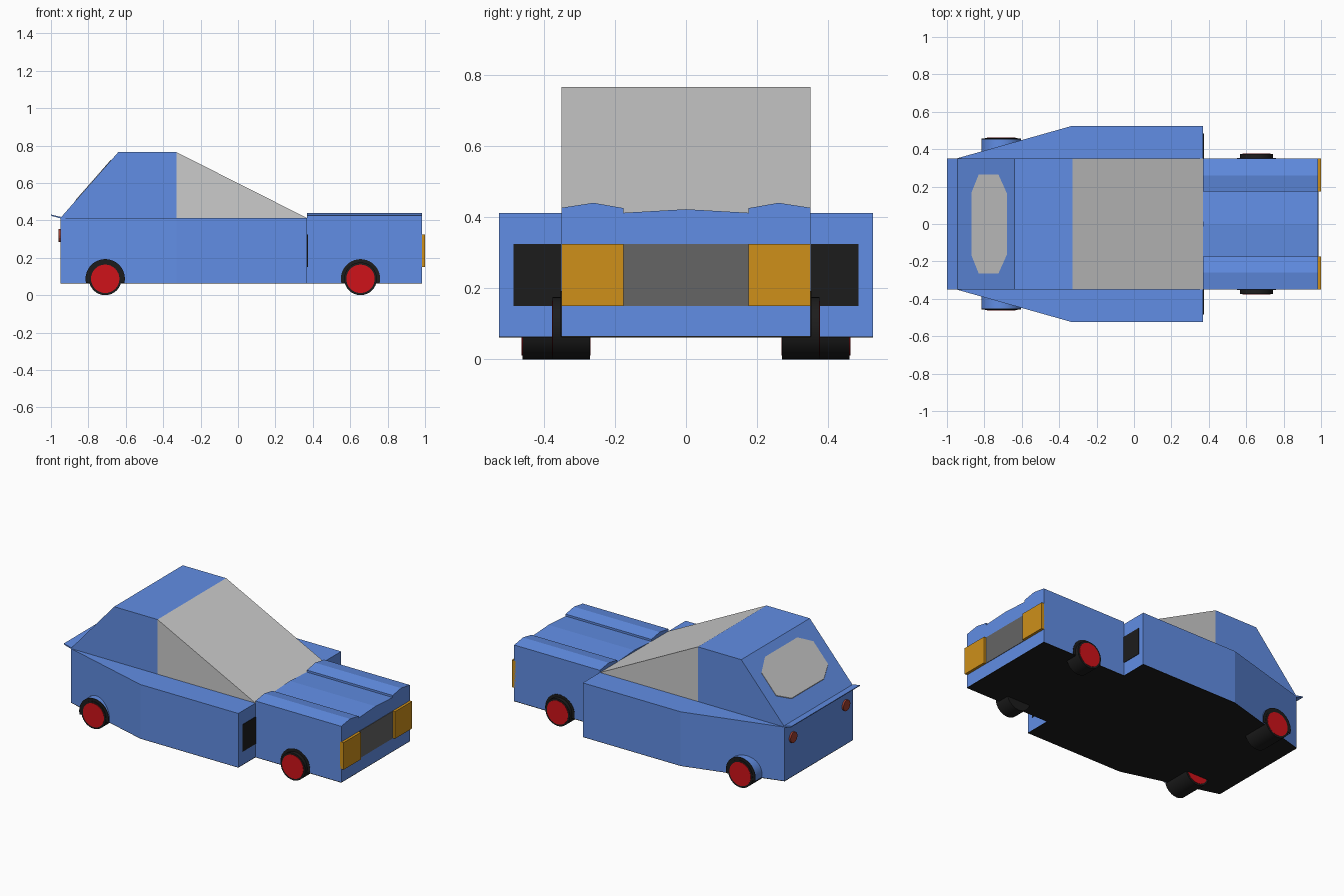
import bpy, bmesh, math

if "Cube" in bpy.data.objects:
    bpy.data.objects.remove(bpy.data.objects["Cube"])

BLUE = ("paint_blue", (0.12, 0.27, 0.78, 1))
BLACK = ("rubber_black", (0.012, 0.012, 0.012, 1))
RED = ("hub_red", (0.62, 0.006, 0.01, 1))
ORANGE = ("lamp_orange", (0.62, 0.28, 0.01, 1))
DARK = ("grille_grey", (0.13, 0.13, 0.13, 1))
TAIL = ("tail_red", (0.35, 0.05, 0.03, 1))


def paint(ob, col):
    if col:
        m = bpy.data.materials.get(col[0]) or bpy.data.materials.new(col[0])
        m.diffuse_color = col[1]
        m.use_nodes = True
        m.node_tree.nodes["Principled BSDF"].inputs["Base Color"].default_value = m.diffuse_color
        ob.data.materials.append(m)


def prism(name, pts, axis, a, b, col=None, smooth=False):
    """Extrude a 2D profile along an axis from a to b."""
    place = {'x': lambda p, t: (t, p[0], p[1]),
             'y': lambda p, t: (p[0], t, p[1]),
             'z': lambda p, t: (p[0], p[1], t)}[axis]
    bm = bmesh.new()
    lo = [bm.verts.new(place(p, a)) for p in pts]
    hi = [bm.verts.new(place(p, b)) for p in pts]
    bm.faces.new(lo)
    bm.faces.new(hi)
    n = len(pts)
    for i in range(n):
        j = (i + 1) % n
        bm.faces.new((lo[i], lo[j], hi[j], hi[i]))
    bmesh.ops.recalc_face_normals(bm, faces=bm.faces[:])
    me = bpy.data.meshes.new(name)
    bm.to_mesh(me)
    bm.free()
    ob = bpy.data.objects.new(name, me)
    bpy.context.collection.objects.link(ob)
    paint(ob, col)
    if smooth:
        bpy.ops.object.select_all(action='DESELECT')
        ob.select_set(True)
        bpy.context.view_layer.objects.active = ob
        bpy.ops.object.shade_smooth_by_angle(angle=math.radians(35))
    return ob


def rect(u0, u1, v0, v1):
    return [(u0, v0), (u1, v0), (u1, v1), (u0, v1)]


def arc(cu, cv, r, a0=0.0, a1=2 * math.pi, n=32):
    full = abs(a1 - a0 - 2 * math.pi) < 1e-6
    k = n if full else n + 1
    return [(cu + r * math.cos(a0 + (a1 - a0) * i / n),
             cv + r * math.sin(a0 + (a1 - a0) * i / n)) for i in range(k)]


def mirrored(half):
    """Complete a profile that is symmetric about u = 0."""
    return half + [(-u, v) for u, v in reversed(half) if u > 0]


FLOOR, DECK, ROOF = 0.065, 0.412, 0.765

# Main tub, tapering to the tail, and black underside
tub = [(-0.95, -0.35), (-0.33, -0.525), (0.37, -0.525),
       (0.37, 0.525), (-0.33, 0.525), (-0.95, 0.35)]
prism("main_body", tub, 'z', FLOOR, DECK, BLUE)
under = tub[:3] + [(0.37, -0.35), (0.983, -0.35), (0.983, 0.35), (0.37, 0.35)] + tub[3:]
prism("underside", under, 'z', FLOOR - 0.003, FLOOR + 0.001, BLACK)

# Nose with raised wings either side of the bonnet
nose = mirrored([(0.0, 0.422), (0.175, 0.412), (0.175, 0.425), (0.26, 0.44),
                 (0.35, 0.426), (0.35, FLOOR)])
prism("nose", nose, 'x', 0.37, 0.983, BLUE)

# Cabin and glazed front half
prism("cabin", [(-0.95, DECK), (-0.33, DECK), (-0.33, ROOF), (-0.64, ROOF)],
      'y', -0.35, 0.35, BLUE)
prism("windscreen", [(-0.33, DECK), (0.37, DECK), (-0.33, ROOF)], 'y', -0.35, 0.35)

# Rear window: octagon laid on the sloping back
octo = [(-0.87, -0.165), (-0.83, -0.265), (-0.725, -0.265), (-0.68, -0.165),
        (-0.68, 0.165), (-0.725, 0.265), (-0.83, 0.265), (-0.87, 0.165)]
win = prism("rear_window", octo, 'z', DECK - 0.006, DECK + 0.004)
for v in win.data.vertices:
    v.co.z += (v.co.x + 0.95) * (ROOF - DECK) / 0.31

# Tail lip
prism("tail_lip", [(-0.94, 0.408), (-0.998, 0.424), (-1.0, 0.431), (-0.94, 0.417)],
      'y', -0.35, 0.35, BLUE)

# Grille
prism("grille", rect(-0.175, 0.175, 0.15, 0.325), 'x', 0.975, 0.986, DARK)

# Paired parts
for s, side in ((-1, "right"), (1, "left")):
    prism("headlight_" + side, rect(s * 0.175, s * 0.35, 0.15, 0.325), 'x', 0.975, 1.0, ORANGE)
    prism("air_intake_" + side, rect(s * 0.351, s * 0.485, 0.15, 0.325), 'x', 0.36, 0.373, BLACK)
    prism("tail_light_" + side, arc(s * 0.27, 0.318, 0.035, n=16), 'x', -0.961, -0.94, TAIL)

    # Wheels: tyre, red hub, dark arch opening, and flare on the rear pair
    R, A = 0.0875, 0.105
    dip = math.asin((FLOOR - R) / A)
    for end, x, y_in, y_out, y_arch in (("front", 0.655, 0.27, 0.375, 0.352),
                                        ("rear", -0.71, 0.27, 0.46, 0.457)):
        tag = end + "_" + side
        prism("tyre_" + tag, arc(x, R, R), 'y', s * y_in, s * y_out, BLACK, True)
        hub_in = y_in - 0.002 if end == "rear" else y_out - 0.02
        prism("hub_" + tag, arc(x, R, 0.076), 'y', s * hub_in, s * (y_out + 0.002), RED, True)
        opening = arc(x, R, A, dip, math.pi - dip)
        prism("arch_" + tag, opening, 'y', s * (y_arch - 0.004), s * y_arch, BLACK)
        if end == "rear":
            prism("flare_" + tag, opening, 'y', s * 0.33, s * (y_arch - 0.004), BLUE, True)
